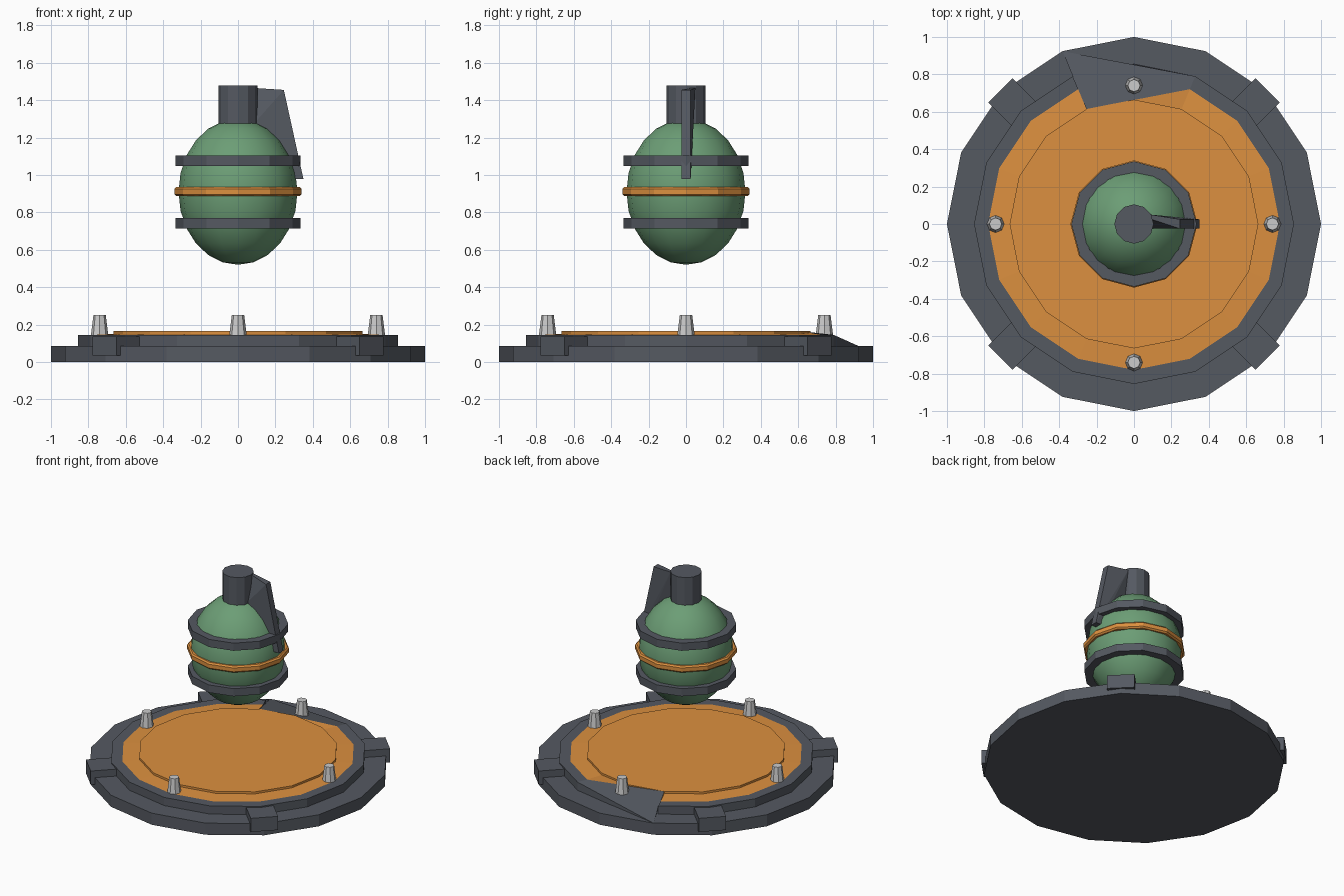
import bpy, bmesh
from math import pi, sin, cos
from mathutils import Matrix

if "Cube" in bpy.data.objects:
    bpy.data.objects.remove(bpy.data.objects["Cube"])


def material(name, rgb):
    m = bpy.data.materials.new(name)
    m.diffuse_color = (*rgb, 1)
    m.use_nodes = True
    m.node_tree.nodes["Principled BSDF"].inputs["Base Color"].default_value = m.diffuse_color
    return m


DARK = material("dark_metal", (0.09, 0.1, 0.12))
ORANGE = material("orange", (0.72, 0.28, 0.05))
GREEN = material("green", (0.15, 0.34, 0.18))


def finish(name, bm, *mats):
    bmesh.ops.recalc_face_normals(bm, faces=bm.faces[:])
    me = bpy.data.meshes.new(name)
    bm.to_mesh(me)
    bm.free()
    ob = bpy.data.objects.new(name, me)
    bpy.context.collection.objects.link(ob)
    for m in mats:
        me.materials.append(m)
    return ob


def lathe(bm, profile, sides, closed=False, orange_from=99):
    """Spin (radius, z) points; closed joins the ends, otherwise both ends are capped."""
    rings = [[bm.verts.new((r * cos(2 * pi * k / sides), r * sin(2 * pi * k / sides), z))
              for k in range(sides)] for r, z in profile]
    n = len(rings)
    for i in range(n if closed else n - 1):
        a, b = rings[i], rings[(i + 1) % n]
        for k in range(sides):
            j = (k + 1) % sides
            f = bm.faces.new((a[k], a[j], b[j], b[k]))
            f.material_index = int(i >= orange_from)
    if not closed:
        bm.faces.new(rings[0][::-1])
        bm.faces.new(rings[-1]).material_index = int(orange_from < 99)
    return rings


# Stepped pad with orange inset; two rear corners are dragged to form the sloped notch
bm = bmesh.new()
rings = lathe(bm, [(1, 0), (1, 0.085), (0.855, 0.085), (0.855, 0.145),
                   (0.78, 0.145), (0.665, 0.15), (0.665, 0.165)], 16, orange_from=4)
rings[3][4].co = rings[1][5].co
rings[4][4].co = rings[6][5].co
finish("base_pad", bm, DARK, ORANGE)

# Four clips on the diagonals and four pegs on the axes
for i in range(4):
    bm = bmesh.new()
    bmesh.ops.create_cube(bm, size=1, matrix=Matrix.Rotation(pi / 4 + i * pi / 2, 4, 'Z')
                          @ Matrix.Translation((0.905, 0, 0.086))
                          @ Matrix.Diagonal((0.21, 0.184, 0.1, 1)))
    finish(f"edge_clip_{i + 1}", bm, DARK)
    bm = bmesh.new()
    lathe(bm, [(0.047, 0.14), (0.033, 0.252)], 8)
    bm.transform(Matrix.Translation((0.74 * cos(i * pi / 2), 0.74 * sin(i * pi / 2), 0)))
    finish(f"peg_{i + 1}", bm)

# Egg-shaped body
bm = bmesh.new()
bmesh.ops.create_uvsphere(bm, u_segments=16, v_segments=12, radius=1,
                          matrix=Matrix.Translation((0, 0, 0.91))
                          @ Matrix.Diagonal((0.318, 0.318, 0.39, 1)))
for f in bm.faces:
    f.smooth = True
finish("body", bm, GREEN)

# Bands around the body
for name, z in (("upper_band", 1.077), ("lower_band", 0.743)):
    bm = bmesh.new()
    lathe(bm, [(0.335, z - 0.028), (0.335, z + 0.028),
               (0.275, z + 0.028), (0.275, z - 0.028)], 12, closed=True)
    finish(name, bm, DARK)
bm = bmesh.new()
lathe(bm, [(0.33, 0.887), (0.34, 0.897), (0.34, 0.925), (0.33, 0.935),
           (0.29, 0.935), (0.29, 0.887)], 12, closed=True)
finish("middle_band", bm, ORANGE)

# Cap
bm = bmesh.new()
lathe(bm, [(0.105, 1.27), (0.105, 1.478)], 12)
finish("cap", bm, DARK)

# Lever: side outline (x, z, y offset) with a thickness, skewed at the cap
bm = bmesh.new()
outline = [(0.09, 1.465, 0.038, 0.012), (0.245, 1.455, 0, 0.025), (0.35, 0.978, 0, 0.025),
           (0.31, 0.978, 0, 0.025), (0.09, 1.28, 0, 0.025)]
left = [bm.verts.new((x, y - h, z)) for x, z, y, h in outline]
right = [bm.verts.new((x, y + h, z)) for x, z, y, h in outline]
bm.faces.new(left)
bm.faces.new(right[::-1])
for i in range(5):
    j = (i + 1) % 5
    bm.faces.new((left[i], right[i], right[j], left[j]))
bmesh.ops.triangulate(bm, faces=bm.faces[:])
finish("lever", bm, DARK)
